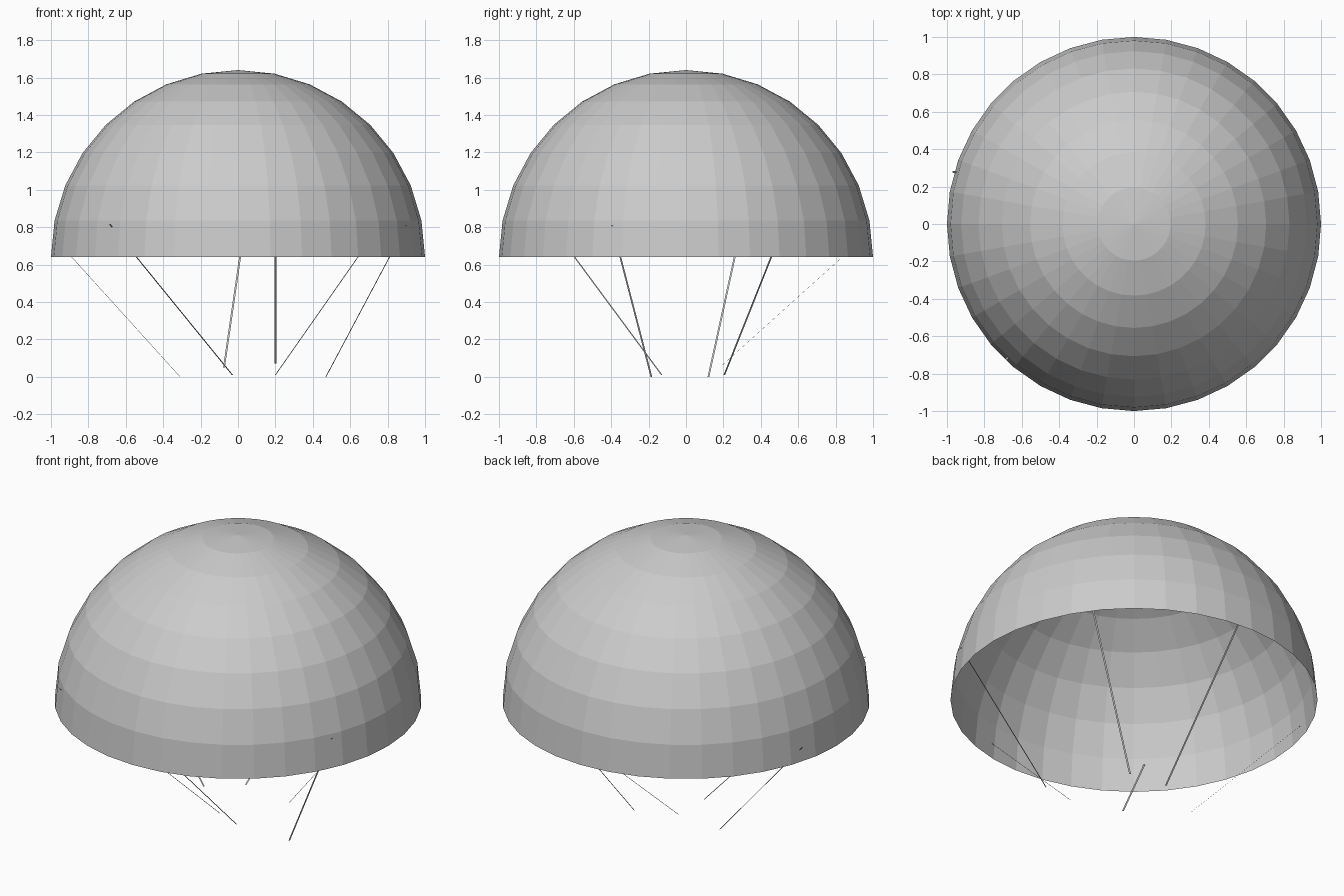
import bpy
import bmesh
from mathutils import Vector

RIM = 0.64       # height of the canopy rim
WIDTH = 0.01     # width of each flat cord

old = bpy.data.objects.get("Cube")
if old:
    bpy.data.objects.remove(old, do_unlink=True)

grey = bpy.data.materials.new("plain_grey")
grey.use_nodes = True
grey.diffuse_color = (0.6, 0.6, 0.6, 1)
grey.node_tree.nodes["Principled BSDF"].inputs["Base Color"].default_value = (0.6, 0.6, 0.6, 1)


def add_object(name, bm):
    mesh = bpy.data.meshes.new(name)
    bm.to_mesh(mesh)
    bm.free()
    mesh.materials.append(grey)
    obj = bpy.data.objects.new(name, mesh)
    bpy.context.collection.objects.link(obj)
    return obj


# Canopy: open, flat-shaded upper half of a sphere
bm = bmesh.new()
bmesh.ops.create_uvsphere(bm, u_segments=36, v_segments=16, radius=1)
lower = [v for v in bm.verts if v.co.z < -0.01]
bmesh.ops.delete(bm, geom=lower, context='VERTS')
canopy = add_object("canopy", bm)
canopy.location.z = RIM


# Cords: paper-thin ribbons whose width runs level, across the cord
def add_cord(name, bottom, top):
    a, b = Vector(bottom), Vector(top)
    side = (b - a).cross(Vector((0, 0, 1))).normalized() * WIDTH / 2
    bm = bmesh.new()
    bm.faces.new([bm.verts.new(p) for p in (a - side, a + side, b + side, b - side)])
    add_object(name, bm)


cords = {
    "right_cord": ((-0.31, 0.12, 0.0), (-0.97, 0.28, 0.73)),
    "front_right_cord": ((-0.03, -0.13, 0.01), (-0.685, -0.725, 0.815)),
    "back_cord": ((-0.075, 0.18, 0.05), (0.03, 0.98, 0.77)),
    "front_cord": ((0.2, -0.3, 0.07), (0.2, -0.965, 0.72)),
    "back_left_cord": ((0.2, 0.205, 0.01), (0.795, 0.543, 0.86)),
    "left_cord": ((0.47, -0.185, 0.0), (0.9, -0.395, 0.81)),
}
for name, (bottom, top) in cords.items():
    add_cord(name, bottom, top)
